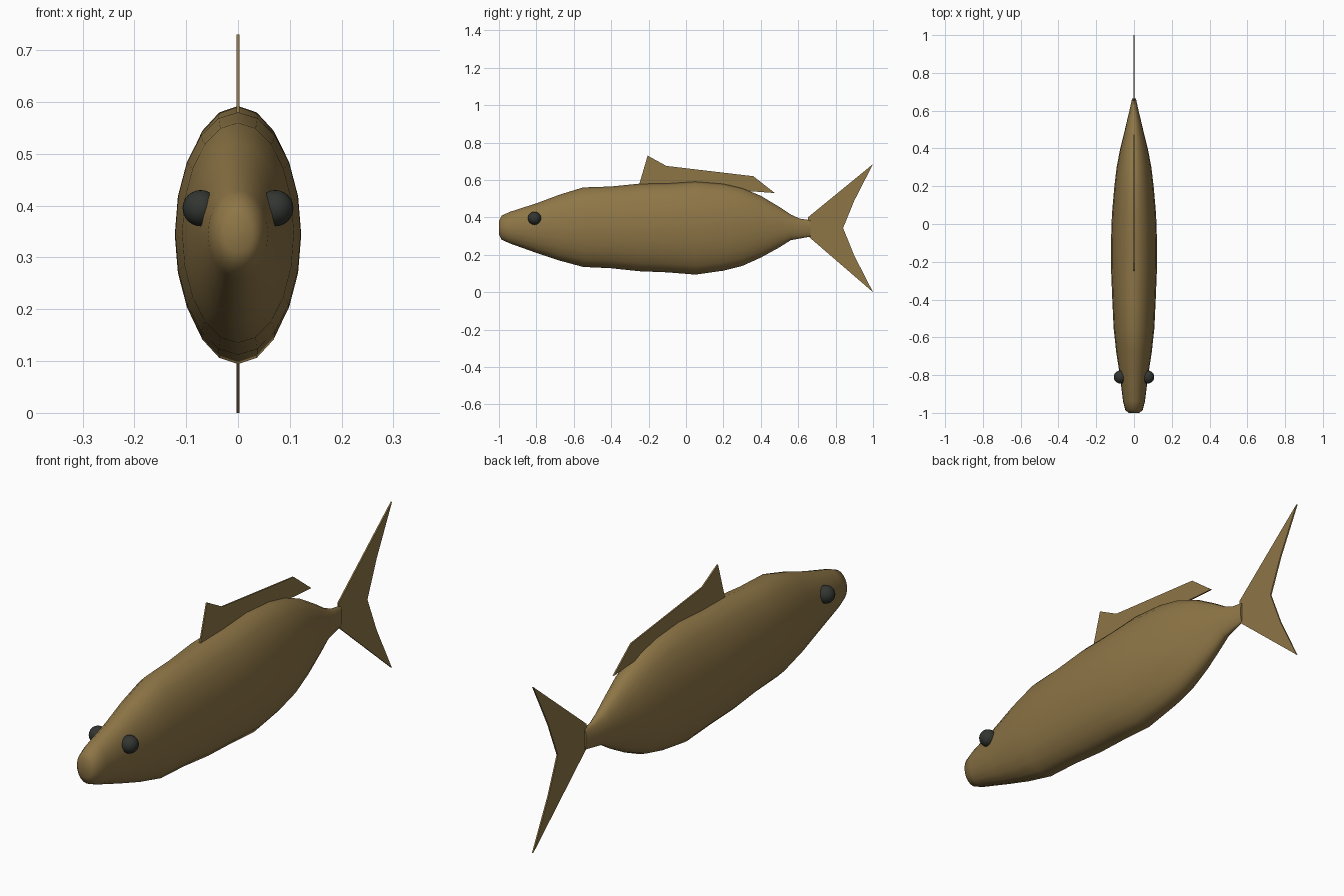
import bpy, bmesh, math
from mathutils import Vector

cube = bpy.data.objects.get("Cube")
if cube:
    bpy.data.objects.remove(cube, do_unlink=True)


def material(name, colour):
    mat = bpy.data.materials.new(name)
    mat.use_nodes = True
    mat.diffuse_color = colour
    node = next(n for n in mat.node_tree.nodes if n.type == 'BSDF_PRINCIPLED')
    node.inputs["Base Color"].default_value = colour
    node.inputs["Roughness"].default_value = 0.7
    return mat


brown = material("olive brown", (0.27, 0.18, 0.062, 1))
black = material("eye black", (0.032, 0.036, 0.03, 1))


def finish(name, bm, mat, smooth=None):
    bmesh.ops.recalc_face_normals(bm, faces=bm.faces)
    mesh = bpy.data.meshes.new(name)
    bm.to_mesh(mesh)
    bm.free()
    mesh.materials.append(mat)
    obj = bpy.data.objects.new(name, mesh)
    bpy.context.collection.objects.link(obj)
    if smooth:
        bpy.ops.object.select_all(action='DESELECT')
        obj.select_set(True)
        bpy.context.view_layer.objects.active = obj
        bpy.ops.object.shade_smooth_by_angle(angle=math.radians(smooth))
    return obj


# Body: oval rings along y, each (y, bottom, top, half width)
SIDES = 20
stations = [
    (-1.0, .31, .38, .028), (-.985, .28, .41, .046), (-.94, .26, .43, .058),
    (-.8, .21, .475, .075), (-.68, .17, .52, .094), (-.55, .135, .56, .108),
    (-.4, .128, .565, .115), (-.25, .112, .58, .121), (-.1, .106, .582, .122),
    (.05, .094, .592, .117), (.2, .115, .58, .104), (.3, .14, .557, .092),
    (.4, .185, .515, .073), (.5, .24, .455, .048), (.56, .278, .415, .034),
    (.61, .287, .393, .022), (.665, .297, .385, .01)]
bm = bmesh.new()
rings = []
for y, low, high, half in stations:
    mid, tall = (low + high) / 2, (high - low) / 2
    ring = []
    for i in range(SIDES):
        a = math.tau * i / SIDES
        ring.append(bm.verts.new((half * math.cos(a), y, mid + tall * math.sin(a))))
    rings.append(ring)
for a, b in zip(rings, rings[1:]):
    for i in range(SIDES):
        j = (i + 1) % SIDES
        bm.faces.new((a[i], a[j], b[j], b[i]))
bm.faces.new(rings[0])
bm.faces.new(rings[-1])
finish("body", bm, brown, 50)


# Fins: thin plates from side outlines
def fin(name, outline, thick=0.006):
    bm = bmesh.new()
    face = bm.faces.new([bm.verts.new((-thick / 2, y, z)) for y, z in outline])
    out = bmesh.ops.extrude_face_region(bm, geom=[face])
    moved = [v for v in out["geom"] if isinstance(v, bmesh.types.BMVert)]
    bmesh.ops.translate(bm, verts=moved, vec=Vector((thick, 0, 0)))
    finish(name, bm, brown)


fin("dorsal_fin", [(-.255, .56), (-.205, .73), (-.105, .675), (.36, .62),
                   (.475, .53), (.34, .54), (.2, .54)])
fin("tail_fin", [(.652, .30), (.652, .40), (1, .685), (.9, .49),
                 (.84, .343), (.9, .195), (1, 0)])

# Eyes
for side, x in (("left", .072), ("right", -.072)):
    bm = bmesh.new()
    bmesh.ops.create_uvsphere(bm, u_segments=20, v_segments=12, radius=.035)
    bmesh.ops.translate(bm, verts=bm.verts, vec=Vector((x, -.81, .395)))
    finish(side + "_eye", bm, black, 60)
